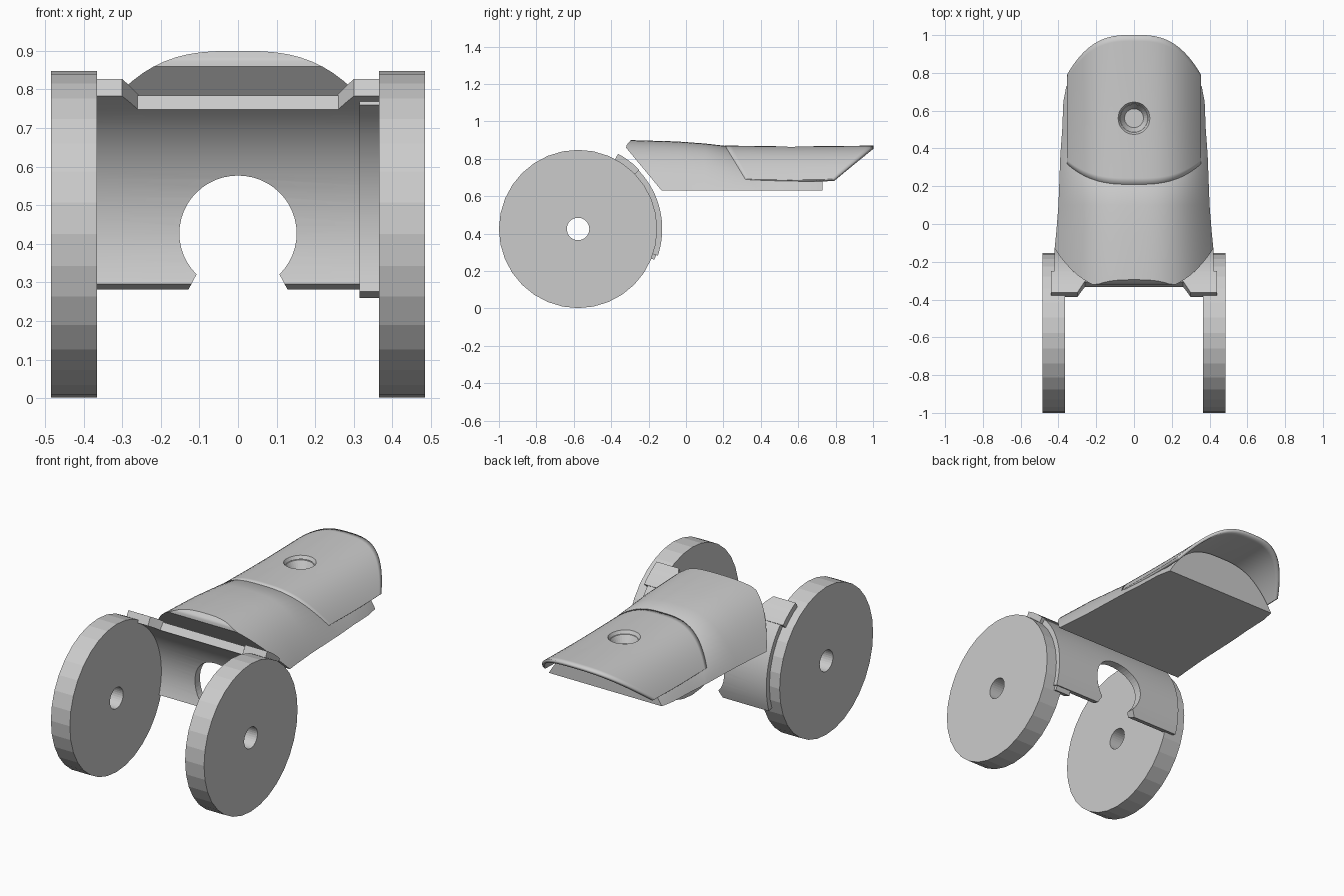
import bpy, bmesh
from math import sin, cos, pi, radians

if "Cube" in bpy.data.objects:
    bpy.data.objects.remove(bpy.data.objects["Cube"])

WY, WZ, WR = -0.577, 0.425, 0.423      # wheel centre and radius


def make(name, verts, faces, smooth=None):
    me = bpy.data.meshes.new(name)
    me.from_pydata(verts, [], faces)
    bm = bmesh.new()
    bm.from_mesh(me)
    bmesh.ops.recalc_face_normals(bm, faces=bm.faces)
    bm.to_mesh(me)
    bm.free()
    ob = bpy.data.objects.new(name, me)
    bpy.context.collection.objects.link(ob)
    if smooth:
        bpy.ops.object.select_all(action='DESELECT')
        ob.select_set(True)
        bpy.context.view_layer.objects.active = ob
        bpy.ops.object.shade_smooth_by_angle(angle=radians(smooth))
    return ob


def grid_faces(rows, cols):
    return [(r * cols + c, r * cols + c + 1, (r + 1) * cols + c + 1, (r + 1) * cols + c)
            for r in range(rows - 1) for c in range(cols - 1)]


def wheel(name, x0, x1, n=32, hole=0.06):
    verts = [(x, WY + r * cos(2 * pi * i / n), WZ + r * sin(2 * pi * i / n))
             for x, r in ((x0, WR), (x1, WR), (x1, hole), (x0, hole)) for i in range(n)]
    faces = [(k * n + i, k * n + (i + 1) % n, (k + 1) % 4 * n + (i + 1) % n, (k + 1) % 4 * n + i)
             for k in range(4) for i in range(n)]
    return make(name, verts, faces)


def arc_slab(name, xa, xb, r0, r1, a0, a1, n=14, shift=0.0):
    """Bent slab concentric with the wheels; shift slants the xa edge."""
    verts, faces = [], []
    for i in range(n + 1):
        t = i / n
        a = radians(a0 + (a1 - a0) * t)
        for x, r in ((xa + shift * t, r0), (xa + shift * t, r1), (xb, r1), (xb, r0)):
            verts.append((x, WY + r * cos(a), WZ + r * sin(a)))
    for i in range(n):
        for k in range(4):
            j = (k + 1) % 4
            faces.append((4 * i + k, 4 * i + j, 4 * i + 4 + j, 4 * i + 4 + k))
    faces += [(0, 1, 2, 3), tuple(4 * n + k for k in range(4))]
    return make(name, verts, faces, 30)


def cut(ob, cutter):
    m = ob.modifiers.new("cut", 'BOOLEAN')
    m.operation, m.object, m.solver = 'DIFFERENCE', cutter, 'EXACT'


def prism(name, bottom, top):
    n = len(bottom)
    faces = [(i, (i + 1) % n, n + (i + 1) % n, n + i) for i in range(n)]
    ob = make(name, bottom + top, faces + [tuple(range(n)), tuple(range(n, 2 * n))])
    ob.hide_render = True
    ob.display_type = 'WIRE'
    return ob


# Wheels
for side, s in (("left", -1), ("right", 1)):
    wheel(side + "_wheel", s * 0.365, s * 0.485)

# Curved plate between the wheels, with a keyhole opening
plate = arc_slab("curved_plate", -0.42, 0.42, 0.405, 0.45, -18.5, 53, 20)
outline = [(0.152 * cos(a), 0.427 + 0.15 * sin(a))
           for a in (radians(-45 + 270 * i / 36) for i in range(37))]
outline += [(-0.145, 0.25), (0.145, 0.25)]
keyhole = prism("keyhole_cutter", [(x, -0.5, z) for x, z in outline],
                [(x, 0.0, z) for x, z in outline])
cut(plate, keyhole)
arc_slab("plate_side_strip", 0.315, 0.41, 0.395, 0.44, -22, 58)

# Ears resting on the wheel rims
for side, s in (("left", -1), ("right", 1)):
    arc_slab(side + "_ear", s * 0.22, s * 0.44, 0.405, 0.455, 44, 62, 6, s * 0.08)

# Arched body: each station is (half width, top height, y as a function of z)
BASE, P, N = 0.63, 2.9, 40


def seam(z):
    return 0.21 + (0.87 - z) * 0.6


def nose(z):
    if z < 0.865:
        return -0.13 - 0.195 * (z - BASE) / 0.235
    return -0.325 + 0.03 * (z - 0.865) / 0.035


def at(y):
    return lambda z: y


stations = [(0.42, 0.90, nose), (0.412, 0.893, at(-0.05)), (0.40, 0.882, at(0.1)),
            (0.39, 0.868, lambda z: seam(z) + 0.01), (0.389, 0.848, lambda z: seam(z) + 0.025),
            (0.38, 0.847, at(0.5)), (0.374, 0.845, at(0.65)), (0.358, 0.842, at(0.73))]
verts = []
for half, top, yf in stations:
    for i in range(N + 1):
        u = sin(pi / 2 * (2 * i / N - 1))
        z = top - (top - BASE) * abs(u) ** P
        verts.append((half * u, yf(z), z))
C = N + 1
faces = grid_faces(len(stations), C)
for r in range(len(stations) - 1):                       # flat underside
    faces.append((r * C, r * C + N, (r + 1) * C + N, (r + 1) * C))
for b in (0, (len(stations) - 1) * C):                   # slanted nose and rear end
    for i in range(N // 2 - 1):
        faces.append((b + i, b + i + 1, b + N - i - 1, b + N - i))
    m = b + N // 2
    faces.append((m - 1, m, m + 1))
body = make("arched_body", verts, faces, 35)

# Thin top cover that overhangs the rear of the body
verts, rows = [], 24
for r in range(rows + 1):
    t = r / rows
    for i in range(N + 1):
        x = 0.354 * sin(pi / 2 * (2 * i / N - 1))
        z = 0.871 - 0.238 * abs(x / 0.39) ** P
        y0, y1 = seam(z), 0.79 + 0.21 * (z - 0.69) / 0.18
        y = y0 + (y1 - y0) * t
        verts.append((x, y, z - 0.004 * sin(pi * t)))
cover = make("top_cover", verts, grid_faces(rows + 1, C), 35)
if cover.data.polygons[rows // 2 * N + N // 2].normal.z < 0:
    cover.data.flip_normals()
sol = cover.modifiers.new("thickness", 'SOLIDIFY')
sol.thickness, sol.offset = 0.018, -1

# Countersunk hole in the cover
rings = [[(r * cos(2 * pi * i / 32), 0.56 + r * sin(2 * pi * i / 32), z) for i in range(32)]
         for r, z in ((0.05, 0.805), (0.096, 0.885))]
sink = prism("countersink_cutter", *rings)
cut(cover, sink)
cut(body, sink)
